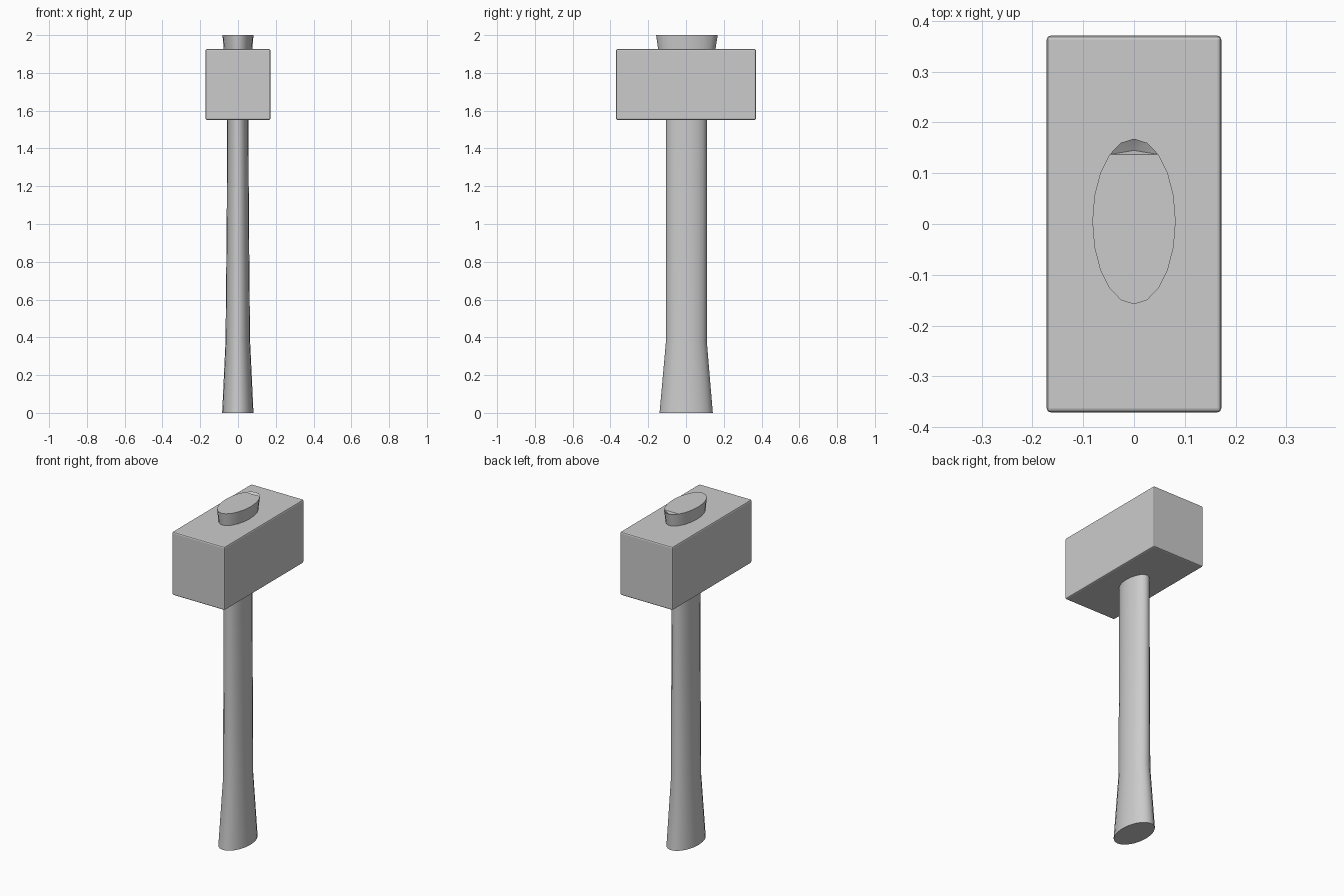
import bpy, bmesh, math

if "Cube" in bpy.data.objects:
    bpy.data.objects.remove(bpy.data.objects["Cube"])

SIDES = 20


def add_object(name, bm):
    bmesh.ops.recalc_face_normals(bm, faces=bm.faces)
    mesh = bpy.data.meshes.new(name)
    bm.to_mesh(mesh)
    bm.free()
    obj = bpy.data.objects.new(name, mesh)
    bpy.context.collection.objects.link(obj)
    bpy.ops.object.select_all(action='DESELECT')
    obj.select_set(True)
    bpy.context.view_layer.objects.active = obj
    return obj


# Head: rectangular block with slightly softened edges
bm = bmesh.new()
bmesh.ops.create_cube(bm, size=1)
for v in bm.verts:
    v.co.x *= 0.344
    v.co.y *= 0.742
    v.co.z = v.co.z * 0.375 + 1.7385
head = add_object("hammer_head", bm)
bevel = head.modifiers.new("soft_edges", 'BEVEL')
bevel.width = 0.008
bevel.segments = 2

# Handle: oval rings (z, half width x, half width y, centre x, centre y)
profile = [
    (0.00, 0.083, 0.141, -0.001, 0.001),
    (0.38, 0.065, 0.108, -0.001, 0.002),
    (1.00, 0.059, 0.108, -0.001, 0.002),
    (1.55, 0.056, 0.108, -0.001, 0.002),
    (1.70, 0.058, 0.112, -0.001, 0.002),
    (1.92, 0.075, 0.151, 0.000, 0.004),
    (2.00, 0.082, 0.163, 0.000, 0.005),
]
bm = bmesh.new()
rings = []
for z, rx, ry, cx, cy in profile:
    rings.append([bm.verts.new((cx + rx * math.sin(2 * math.pi * i / SIDES),
                                cy + ry * math.cos(2 * math.pi * i / SIDES), z))
                  for i in range(SIDES)])
for low, high in zip(rings, rings[1:]):
    for i in range(SIDES):
        j = (i + 1) % SIDES
        bm.faces.new((low[i], low[j], high[j], high[i]))
bm.faces.new(rings[0])

# Handle top: flat cap with a small dent at the back end
top = rings[-1]
bm.faces.new(top[2:SIDES - 1])
arc = [top[i] for i in (-2, -1, 0, 1, 2)]
dent = bm.verts.new((0, 0.145, 1.982))
for a, b in zip(arc, arc[1:]):
    bm.faces.new((dent, a, b))
bm.faces.new((dent, arc[-1], arc[0]))
add_object("handle", bm)
bpy.ops.object.shade_smooth_by_angle(angle=math.radians(35))
